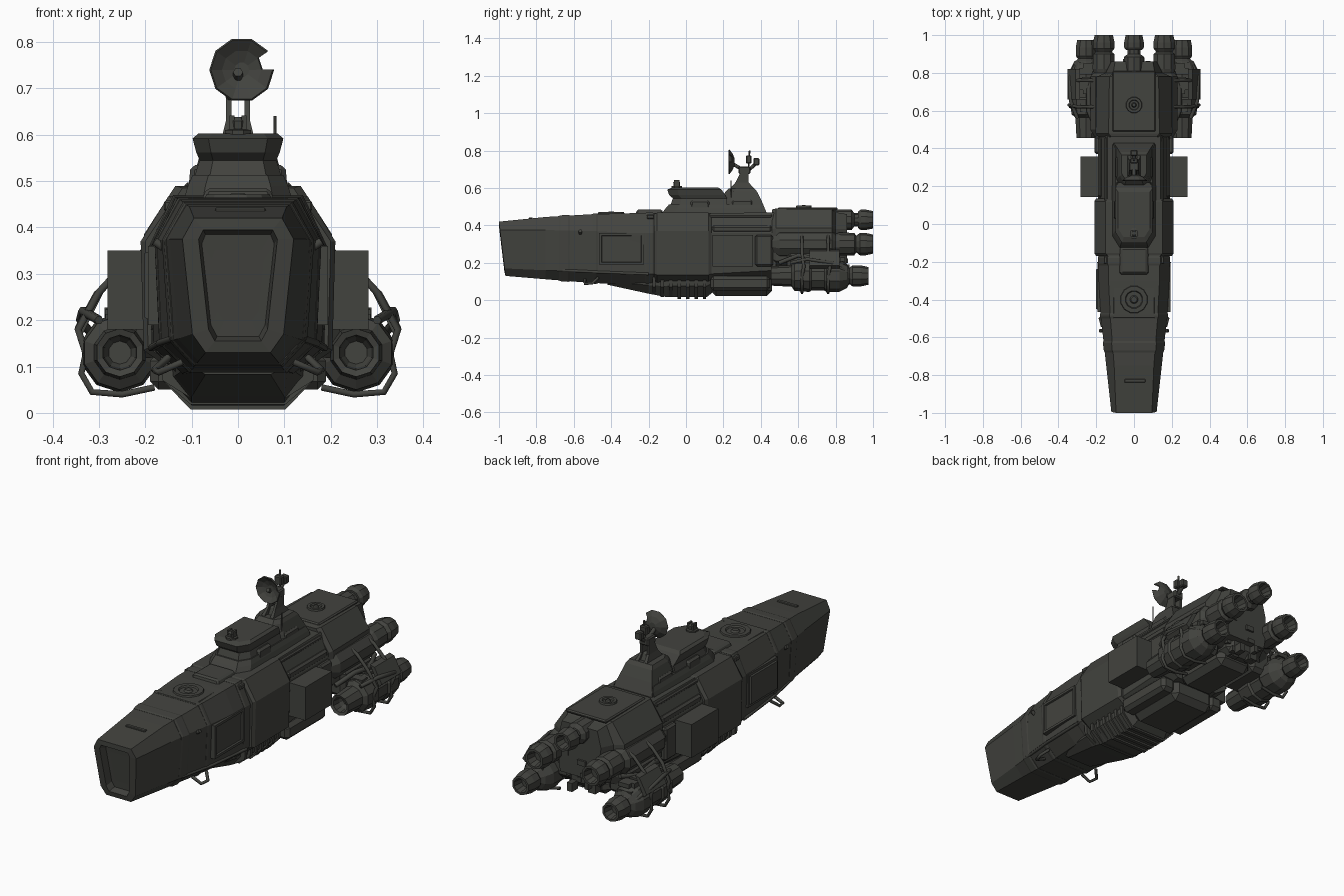
import bpy, bmesh, math, random
from mathutils import Vector

if "Cube" in bpy.data.objects:
    bpy.data.objects.remove(bpy.data.objects["Cube"])
random.seed(4)

mat = bpy.data.materials.new("dark_gunmetal")
mat.diffuse_color = (0.055, 0.056, 0.049, 1)
mat.use_nodes = True
mat.node_tree.nodes["Principled BSDF"].inputs["Base Color"].default_value = mat.diffuse_color


def finish(name, bm):
    bmesh.ops.recalc_face_normals(bm, faces=bm.faces)
    me = bpy.data.meshes.new(name)
    bm.to_mesh(me)
    bm.free()
    me.materials.append(mat)
    ob = bpy.data.objects.new(name, me)
    bpy.context.collection.objects.link(ob)
    return ob


def loft(name, rings):
    bm = bmesh.new()
    vs = [[bm.verts.new(p) for p in r] for r in rings]
    n = len(vs[0])
    for a, b in zip(vs, vs[1:]):
        for i in range(n):
            bm.faces.new((a[i], a[(i + 1) % n], b[(i + 1) % n], b[i]))
    bm.faces.new(vs[0])
    bm.faces.new(vs[-1])
    return finish(name, bm)


def box(name, x, y, z, bevel=0.0, taper=(1, 1)):
    """Box between ranges; taper scales the top in x and y."""
    bm = bmesh.new()
    bmesh.ops.create_cube(bm, size=1)
    for v in bm.verts:
        t = taper if v.co.z > 0 else (1, 1)
        v.co = Vector(((x[0] + x[1]) / 2 + v.co.x * t[0] * (x[1] - x[0]),
                       (y[0] + y[1]) / 2 + v.co.y * t[1] * (y[1] - y[0]),
                       (z[0] + z[1]) / 2 + v.co.z * (z[1] - z[0])))
    if bevel:
        bmesh.ops.bevel(bm, geom=bm.edges[:], offset=bevel, segments=1, affect='EDGES')
    return finish(name, bm)


def boxes(name, x, y, z, bevel=0.0, taper=(1, 1)):
    for s, side in ((1, "right"), (-1, "left")):
        box(f"{name}_{side}", sorted((s * x[0], s * x[1])), y, z, bevel, taper)


def lathe(name, prof, c, axis='Y', n=10):
    """Profile of (position, radius) around the Y or Z axis."""
    rings = []
    for p, r in prof:
        pts = [(r * math.cos(2 * math.pi * (i + .5) / n), r * math.sin(2 * math.pi * (i + .5) / n)) for i in range(n)]
        rings.append([(c[0] + a, p, c[1] + b) if axis == 'Y' else (c[0] + a, c[1] + b, p) for a, b in pts])
    return loft(name, rings)


def pipe(name, pts, r=0.008):
    cu = bpy.data.curves.new(name, 'CURVE')
    cu.dimensions = '3D'
    cu.bevel_depth, cu.bevel_resolution, cu.use_fill_caps = r, 1, True
    sp = cu.splines.new('POLY')
    sp.points.add(len(pts) - 1)
    for q, p in zip(sp.points, pts):
        q.co = (*p, 1)
    cu.materials.append(mat)
    bpy.context.collection.objects.link(bpy.data.objects.new(name, cu))


def section(y, tw, w, bw, zt, zs, zl, zb, shear=0.0, low=.97):
    half = [(tw, zt), (w, zs), (w * low, zl), (bw, zb)]
    pts = half + [(-a, b) for a, b in reversed(half)]
    return [(a, y + (zt - b) * shear, b) for a, b in pts]


# Main hull: y, top width, width, bottom width, top z, shoulder z, low z, bottom z
HULL = [(-1, .095, .12, .07, .42, .375, .17, .13), (-.75, .105, .147, .085, .445, .375, .16, .112),
        (-.5, .125, .175, .10, .46, .37, .15, .092), (-.3, .135, .187, .12, .465, .36, .14, .085),
        (.12, .14, .19, .12, .465, .36, .14, .07), (.48, .14, .19, .12, .47, .36, .16, .12)]
LOW = [.82, .88, .94, .97, .97, .97]
recess = [(-1, .075, .085, .05, .395, .375, .18, .155, .12, .75), (-.96, .07, .078, .045, .385, .365, .19, .165, .12, .75),
          (-.955, .05, .056, .03, .35, .33, .22, .2, .12, .8)]
loft("hull", [section(*r) for r in reversed(recess)] + [section(*HULL[0], .12, LOW[0])]
     + [section(*r, 0, k) for r, k in zip(HULL[1:], LOW[1:])])


# Thin raised bands wrapping the hull
def hull_at(y, g):
    for a, b, k, m in zip(HULL, HULL[1:], LOW, LOW[1:]):
        if a[0] <= y <= b[0]:
            t = (y - a[0]) / (b[0] - a[0])
            v = [p + (q - p) * t for p, q in zip(a, b)]
            return section(y, v[1] + g, v[2] + g, v[3] + g, v[4] + g, v[5], v[6], v[7] - g, 0, k + (m - k) * t)


for i, (a, b) in enumerate([(-.68, -.62), (-.5, -.47), (-.22, -.17)]):
    loft(f"hull_band_{i}", [hull_at(a, .001), hull_at(a + .01, .004), hull_at(b - .01, .004), hull_at(b, .001)])

# Midship armour and rear engine housing
loft("midship_armour", [section(-.17, .14, .2, .13, .46, .37, .14, .10), section(-.155, .15, .21, .14, .468, .37, .135, .09),
                        section(.12, .15, .21, .14, .468, .37, .135, .09), section(.135, .14, .2, .13, .46, .37, .14, .10)])
loft("engine_housing", [section(.46, .12, .19, .14, .485, .38, .22, .18), section(.48, .135, .203, .15, .49, .385, .21, .17),
                        section(.78, .13, .198, .15, .485, .385, .21, .17), section(.80, .11, .15, .13, .47, .38, .22, .18),
                        section(.86, .10, .12, .11, .46, .38, .24, .2)])
box("rear_top_plate", (-.115, .115), (.49, .81), (.48, .497), .006)
box("rear_core", (-.09, .09), (.48, .84), (.13, .3), .03)
box("rear_core_lower", (-.1, .1), (.46, .78), (.09, .18), .03)

# Belly: keel block, ribs and tanks
loft("belly_keel", [section(-.42, .10, .11, .07, .12, .11, .10, .083), section(-.2, .12, .14, .10, .14, .12, .08, .035),
                    section(-.1, .12, .16, .10, .14, .12, .075, .016), section(.11, .12, .16, .10, .14, .12, .075, .016),
                    section(.14, .12, .15, .09, .14, .12, .09, .04)])
for i in range(7):
    y = -.18 + i * .045
    zb = .032 if i < 1 else .018 if i < 3 else .007
    loft(f"belly_rib_{i}", [section(yy, .12, .168, .102, .14, .125, .07, zb) for yy in (y, y + .018)])
box("belly_tank", (-.125, .125), (.13, .46), (.022, .14), .03)
boxes("side_tank", (.11, .19), (.13, .45), (.05, .13), .018)

# Side boxes, panels and rails
boxes("side_box", (.16, .282), (.142, .358), (.18, .35))
boxes("side_box_mount", (.15, .21), (.37, .465), (.18, .35), .01)
for s, side in ((1, "right"), (-1, "left")):
    bm = bmesh.new()
    bmesh.ops.create_cube(bm, size=1)
    for v in bm.verts:
        v.co = Vector((s * (.174 + v.co.x * .04), -.345 + v.co.y * .24, .275 + v.co.z * .17))
    f = max(bm.faces, key=lambda q: q.calc_center_median().x * s)
    bmesh.ops.inset_region(bm, faces=[f], thickness=.018, depth=0)
    bmesh.ops.inset_region(bm, faces=[f], thickness=.004, depth=-.008)
    finish(f"side_panel_{side}", bm)
    pipe(f"lower_conduit_{side}", [(s * .14, -.66, .16), (s * .17, -.46, .15), (s * .187, -.2, .14)], .008)
    pipe(f"grab_loop_{side}", [(s * .12, -.54, .11), (s * .17, -.54, .088), (s * .18, -.5, .092), (s * .15, -.47, .12)], .008)
    pipe(f"hull_stud_{side}", [(s * .15, -.565, .35), (s * .18, -.565, .37)], .01)
boxes("top_rail", (.12, .155), (-.16, .46), (.44, .46), .006)
boxes("shoulder_rail", (.165, .19), (.14, .46), (.36, .4), .01)
boxes("armour_clip", (.14, .16), (-.21, -.17), (.435, .458), .004)

# Deck details: hatches, raised pads and nose slot
for nm, y, z, r in (("front_hatch", -.4, .455, .077), ("rear_hatch", .63, .49, .045)):
    lathe(nm, [(z, r), (z + .016, r * .92), (z + .016, r * .62), (z + .008, r * .55), (z + .008, r * .3), (z + .018, r * .2)], (0, y), 'Z', 12)
box("deck_pad", (-.08, .08), (-.27, -.12), (.455, .485), .008, (.85, .9))
box("deck_plate", (-.11, .11), (-.5, -.3), (.445, .464), .004)
box("nose_slot", (-.05, .06), (-.84, -.82), (.43, .443), .003)


# Bridge tower
def tier(name, rows):
    """Stacked rectangles with cut front corners: z, half width, front y, back y."""
    rings = []
    for z, w, a, b in rows:
        c = .35 * w
        rings.append([(-w + c, a, z), (w - c, a, z), (w, a + c * 1.6, z), (w, b, z), (-w, b, z), (-w, a + c * 1.6, z)])
    loft(name, rings)


tier("bridge_base", [(.45, .12, -.14, .42), (.49, .108, -.11, .42), (.513, .098, -.09, .4)])
tier("bridge", [(.49, .10, -.09, .22), (.545, .083, -.07, .22), (.562, .09, -.09, .21), (.592, .098, -.1, .19), (.603, .085, -.07, .17)])
tier("rear_deck", [(.47, .108, .18, .43), (.53, .09, .19, .405), (.58, .075, .21, .38), (.598, .065, .23, .365)])
boxes("bridge_side_block", (.07, .108), (.02, .13), (.47, .535), .01, (.7, .9))
boxes("rear_deck_block", (.07, .102), (.24, .36), (.48, .535), .008, (.7, .9))
lathe("bridge_sensor", [(.595, .03), (.61, .03), (.612, .018), (.63, .02), (.638, .01)], (0, -.05), 'Z', 8)
boxes("sensor_horn", (.008, .018), (-.065, -.035), (.61, .642))

# Mast with open legs
for s, side in ((1, "right"), (-1, "left")):
    loft(f"mast_leg_{side}", [[(s * (x + d * wx), y + e * wy, z) for d, e in ((-1, -1), (1, -1), (1, 1), (-1, 1))]
                              for x, y, z, wx, wy in ((.026, .3, .59, .01, .07), (.02, .3, .63, .006, .035), (.02, .315, .69, .006, .02))])
box("mast_core", (-.02, .02), (.26, .35), (.59, .635), .006, (.7, .6))
box("mast_head", (-.027, .027), (.28, .345), (.675, .715), .006)
pipe("mast_arm", [(0, .24, .735), (0, .29, .705), (0, .34, .70), (0, .385, .74)], .011)
pipe("mast_spike", [(0, .335, .70), (0, .34, .80)], .005)
box("rear_receiver", (-.018, .018), (.36, .392), (.72, .76), .005)
box("mid_receiver", (-.02, .02), (.32, .35), (.73, .775), .005)
pipe("deck_antenna", [(.08, .24, .53), (.08, .24, .605), (.08, .24, .64)], .003)

# Dish: concave with a notched upper corner
bm = bmesh.new()
R, N = .07, 10
rows = []
for k in (.25, .65, 1):
    rows.append([bm.verts.new((.008 + R * k * math.cos(2 * math.pi * i / N), .262 - .03 * k * k, .74 + R * k * math.sin(2 * math.pi * i / N)))
                 for i in range(N)])
bm.faces.new(rows[0])
for j in (0, 1):
    for i in range(N):
        if not (j == 1 and i == 0):
            bm.faces.new((rows[j][i], rows[j][(i + 1) % N], rows[j + 1][(i + 1) % N], rows[j + 1][i]))
dish = finish("dish", bm)
dish.modifiers.new("thickness", 'SOLIDIFY').thickness = .006


# Engines: one upper, two middle, two outer nacelles
def nozzle(y0, y1, r):
    return [(y0, r * .8), (y0 + .015, r), (y1 - .04, r), (y1, r * .85), (y1, r * .65), (y1 - .05, r * .5)]


lathe("top_engine", [(.7, .05), (.79, .055), (.885, .055), (.9, .035), (.92, .035)] + nozzle(.92, 1, .055), (0, .43))
for s, side in ((1, "right"), (-1, "left")):
    lathe(f"middle_engine_{side}", [(.46, .05), (.5, .075), (.78, .075), (.8, .055), (.82, .062), (.9, .06), (.91, .045)] + nozzle(.915, 1, .06), (s * .16, .30))
    lathe(f"nacelle_{side}", [(.52, .025), (.5, .034), (.46, .038), (.455, .052), (.565, .058), (.58, .08), (.66, .086), (.67, .078), (.74, .078),
                              (.75, .086), (.82, .085), (.86, .065), (.87, .048)] + nozzle(.875, .975, .056), (s * .255, .13), 'Y', 10)
    # Nacelle pylons, guards and hoses
    box(f"pylon_{side}", sorted((s * .1, s * .22)), (.54, .78), (.12, .26), .02)
    for i, y in enumerate((.62, .76)):
        pipe(f"nacelle_guard_{side}_{i}", [(s * .18, y, .36), (s * .24, y, .325), (s * .3, y, .26), (s * .345, y + .01, .18), (s * .325, y, .12)], .009)
        pipe(f"nacelle_under_hose_{side}_{i}", [(s * .18, y, .055), (s * .25, y, .04), (s * .315, y, .045), (s * .338, y, .085), (s * .33, y, .12)], .008)
    g = [(.285, .27), (.31, .262), (.352, .185), (.335, .17)]
    loft(f"guard_plate_{side}", [[(s * a, y, b) for a, b in g] for y in (.66, .82)])
    pipe(f"nacelle_side_hose_{side}", [(s * .30, .56, .2), (s * .335, .65, .22), (s * .34, .78, .2), (s * .30, .86, .15)], .01)
    pipe(f"engine_hose_{side}", [(s * .2, .5, .2), (s * .24, .6, .24), (s * .24, .72, .22), (s * .2, .82, .24)], .012)

# Machinery packed around nacelles and the stern
for i in range(26):
    x, y, z = random.uniform(-.09, .09), random.uniform(.79, .86), random.uniform(.14, .36)
    a, b, c = (random.uniform(.01, .025) for _ in range(3))
    box(f"stern_machinery_{i}", (x - a, x + a), (y - b, y + b), (z - c, z + c))
for i in range(12):
    y, z = random.uniform(.58, .84), random.uniform(.17, .24)
    a, b = random.uniform(.01, .02), random.uniform(.015, .03)
    boxes(f"nacelle_machinery_{i}", (.21, .25 + a * 2), (y - b, y + b), (z - a, z + a))
